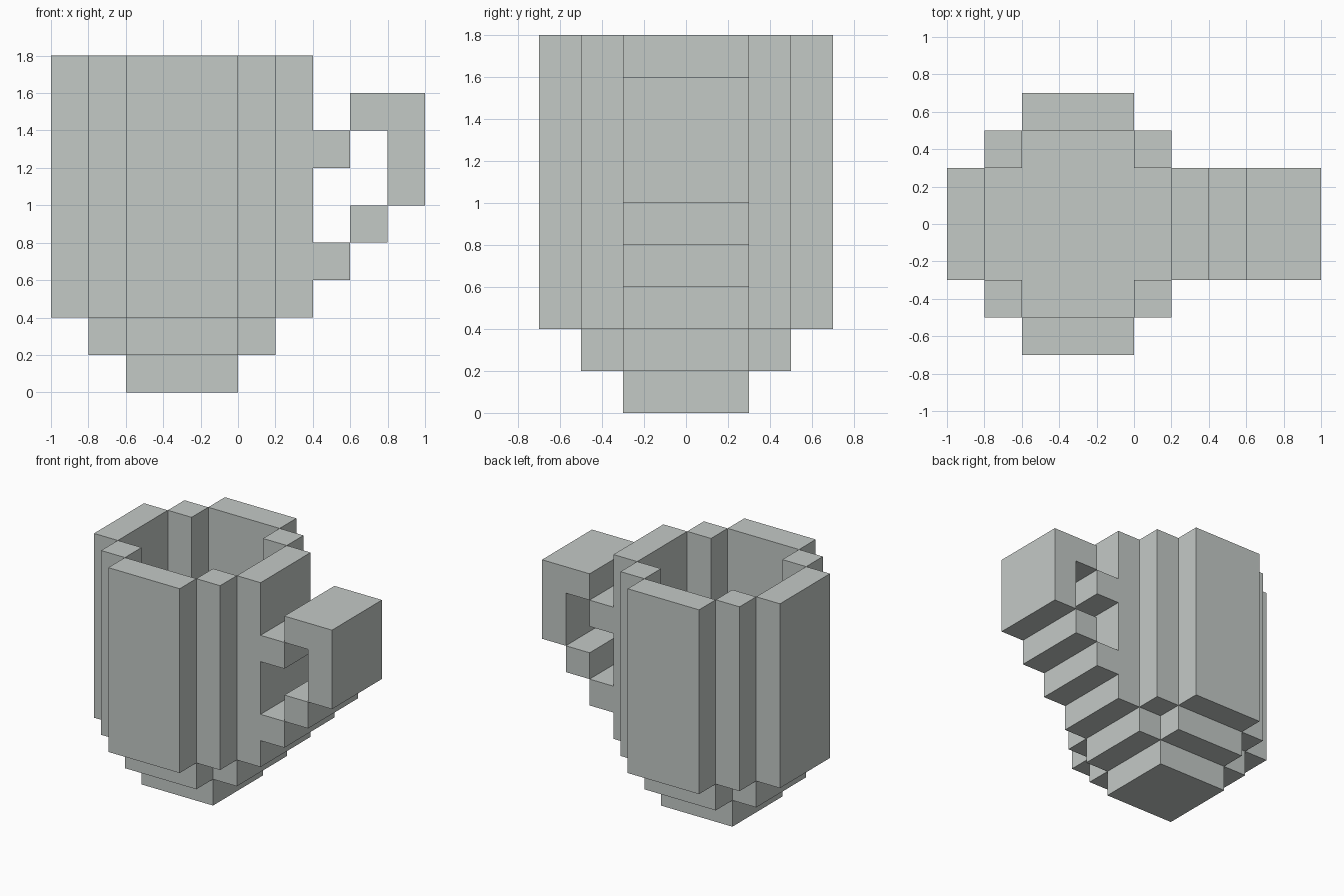
import bpy, bmesh
from mathutils import Vector

if "Cube" in bpy.data.objects:
    bpy.data.objects.remove(bpy.data.objects["Cube"])

CX = -0.3  # centre of the cup body

grey = bpy.data.materials.new("light_grey")
grey.diffuse_color = (0.55, 0.585, 0.565, 1)
grey.use_nodes = True
grey.node_tree.nodes["Principled BSDF"].inputs["Base Color"].default_value = grey.diffuse_color


def prism(name, profile, lo, hi, axis="z", drop=None):
    """Extrude a closed profile along z (x,y points) or y (x,z points).
    drop: outward normal of hidden contact faces to leave out."""
    bm = bmesh.new()
    if axis == "z":
        verts = [bm.verts.new((a, b, lo)) for a, b in profile]
        step = Vector((0, 0, hi - lo))
    else:
        verts = [bm.verts.new((a, lo, b)) for a, b in profile]
        step = Vector((0, hi - lo, 0))
    face = bm.faces.new(verts)
    ext = bmesh.ops.extrude_face_region(bm, geom=[face], use_keep_orig=True)
    bmesh.ops.translate(bm, vec=step, verts=[g for g in ext["geom"] if isinstance(g, bmesh.types.BMVert)])
    bmesh.ops.recalc_face_normals(bm, faces=bm.faces)
    if drop:
        bm.normal_update()
        hidden = [f for f in bm.faces if f.normal.dot(Vector(drop)) > 0.99]
        bmesh.ops.delete(bm, geom=hidden, context="FACES")
    me = bpy.data.meshes.new(name)
    bm.to_mesh(me)
    bm.free()
    me.materials.append(grey)
    ob = bpy.data.objects.new(name, me)
    bpy.context.collection.objects.link(ob)
    return ob


def rect(x0, x1, y0, y1):
    return [(x0, y0), (x1, y0), (x1, y1), (x0, y1)]


# Stepped base: square foot, then a cross-shaped floor slab
prism("foot", rect(CX - .3, CX + .3, -.3, .3), 0, .2, drop=(0, 0, 1))
quarter = [(.5, .3), (.3, .3), (.3, .5)]
cross = []
for sx, sy in ((1, 1), (-1, 1), (-1, -1), (1, -1)):
    pts = [(CX + sx * x, sy * y) for x, y in quarter]
    cross += pts if sx * sy > 0 else pts[::-1]
prism("floor", cross, .2, .4)

# Cup wall: four panels and four corner posts
for s, side in ((-1, "left"), (1, "right")):
    a, b = sorted((CX + s * .5, CX + s * .7))
    prism(side + "_wall", rect(a, b, -.3, .3), .4, 1.8)
    a, b = sorted((CX + s * .3, CX + s * .5))
    for t, end in ((-1, "front"), (1, "back")):
        c, d = sorted((t * .3, t * .5))
        prism(f"{end}_{side}_post", rect(a, b, c, d), .4, 1.8)
for t, end in ((-1, "front"), (1, "back")):
    c, d = sorted((t * .5, t * .7))
    prism(end + "_wall", rect(CX - .3, CX + .3, c, d), .4, 1.8)

# Handle: two stubs on the cup, a lower step and the hooked grip
prism("handle_upper_stub", rect(.4, .6, 1.2, 1.4), -.3, .3, "y", drop=(-1, 0, 0))
prism("handle_lower_stub", rect(.4, .6, .6, .8), -.3, .3, "y", drop=(-1, 0, 0))
prism("handle_step", rect(.6, .8, .8, 1.0), -.3, .3, "y")
prism("handle_grip", [(.6, 1.4), (.8, 1.4), (.8, 1.0), (1, 1.0), (1, 1.6), (.6, 1.6)], -.3, .3, "y")
